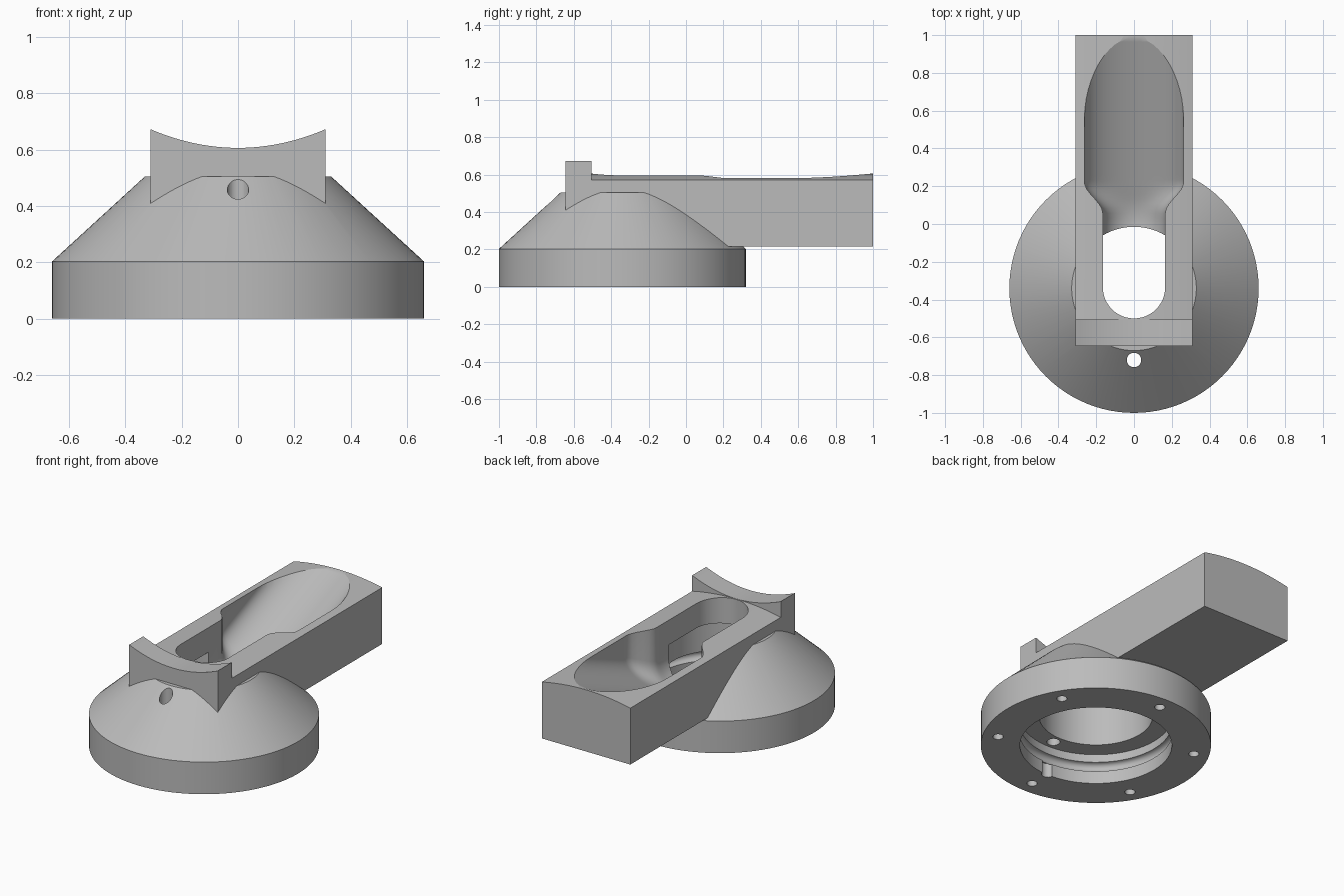
import bpy, bmesh, math
from mathutils import Vector

if "Cube" in bpy.data.objects:
    bpy.data.objects.remove(bpy.data.objects["Cube"], do_unlink=True)

CY = -0.34          # centre of the round base along y
HALF = 0.31         # half width of the arm
SLOT = 0.165        # half width of the slot

grey = bpy.data.materials.new("plain_grey")
grey.use_nodes = True
grey.diffuse_color = (0.5, 0.5, 0.5, 1)
grey.node_tree.nodes["Principled BSDF"].inputs["Base Color"].default_value = (0.5, 0.5, 0.5, 1)


def loft(name, rings, loop=False):
    """Skin a list of equal closed rings, capping the ends unless looped."""
    bm = bmesh.new()
    rows = [[bm.verts.new(p) for p in ring] for ring in rings]
    n = len(rows[0])
    pairs = list(zip(rows, rows[1:])) + ([(rows[-1], rows[0])] if loop else [])
    for a, b in pairs:
        for i in range(n):
            j = (i + 1) % n
            bm.faces.new((a[i], a[j], b[j], b[i]))
    if not loop:
        bm.faces.new(rows[0])
        bm.faces.new(rows[-1])
    bmesh.ops.recalc_face_normals(bm, faces=bm.faces)
    mesh = bpy.data.meshes.new(name)
    bm.to_mesh(mesh)
    bm.free()
    mesh.materials.append(grey)
    ob = bpy.data.objects.new(name, mesh)
    bpy.context.collection.objects.link(ob)
    return ob


def lathe(name, profile, x=0, y=CY, seg=96):
    """Solid of revolution from (radius, z) pairs."""
    turn = [2 * math.pi * i / seg for i in range(seg)]
    return loft(name, [[(x + r * math.cos(t), y + r * math.sin(t), z) for t in turn]
                       for r, z in profile])


def prism(name, outline, y0, y1):
    """Extrude an (x, z) outline along y."""
    return loft(name, [[(x, y, z) for x, z in outline] for y in (y0, y1)])


def arched(bottom, middle, edge, steps=24):
    """Block outline whose top is a shallow arch or hollow."""
    xs = [HALF - 2 * HALF * i / steps for i in range(steps + 1)]
    return [(-HALF, bottom), (HALF, bottom)] + \
           [(x, middle + (edge - middle) * (x / HALF) ** 2) for x in xs]


def combine(target, tool, operation):
    mod = target.modifiers.new(tool.name, "BOOLEAN")
    mod.object, mod.operation, mod.solver = tool, operation, "EXACT"
    bpy.context.view_layer.objects.active = target
    bpy.ops.object.modifier_apply(modifier=mod.name)
    bpy.data.objects.remove(tool, do_unlink=True)


def smooth(t):
    t = max(0, min(1, t))
    return t * t * (3 - 2 * t)


# Round base with a conical shoulder, arm and raised saddle
body = lathe("mount_body", [(0.66, 0), (0.66, 0.203), (0.33, 0.505)])
combine(body, prism("arm", arched(0.215, 0.605, 0.572), -0.6, 1.0), "UNION")
combine(body, prism("saddle", arched(0.3, 0.606, 0.672), -0.645, -0.505), "UNION")

# Stepped cavity with a round groove, open underneath
groove = [(0.436 + 0.03 * math.sin(a * math.pi / 8), 0.11 - 0.03 * math.cos(a * math.pi / 8))
          for a in range(9)]
cavity = [(0.436, -0.1)] + groove + [(0.436, 0.19), (0.325, 0.191), (0.325, 0.44)]
combine(body, lathe("cavity", cavity), "DIFFERENCE")

# Slot with a round front end, cut through the top
arc = [math.pi * i / 24 for i in range(25)]
slot = [(SLOT * math.cos(a), -0.335 - SLOT * math.sin(a)) for a in arc]
slot += [(-SLOT, -0.06), (SLOT, -0.06)]
combine(body, loft("slot", [[(x, y, z) for x, y in slot] for z in (0.3, 0.9)]), "DIFFERENCE")


# Ramped scoop that widens behind the slot and runs out at the arm's end
def scoop_ring(y):
    w = SLOT + (0.262 - SLOT) * smooth((y - 0.06) / 0.16)
    floor = 0.225 + 0.41 * (y - 0.06) if y > 0.14 else 0.225 + 0.205 * max(0, y + 0.02) ** 2 / 0.16
    depth = 0.15
    ring = [(w * math.cos(a), y, floor + depth * (1 - math.sin(a))) for a in arc]
    return ring + [(-w, y, 1.1), (w, y, 1.1)]


steps = 44
combine(body, loft("scoop", [scoop_ring(-0.12 + 1.11 * i / steps) for i in range(steps + 1)]),
        "DIFFERENCE")

# Cable hole through the shoulder and key notch in the rim
combine(body, lathe("cable_hole", [(0.038, 0.1), (0.038, 0.7)], 0, -0.72, 32), "DIFFERENCE")
combine(body, lathe("key_notch", [(0.036, -0.1), (0.036, 0.09)], 0, CY - 0.43, 24), "DIFFERENCE")

# Ring of screw holes underneath
for i in range(6):
    a = math.pi / 2 + i * math.pi / 3
    hole = lathe("screw_hole", [(0.03, -0.1), (0.03, 0.14)],
                 0.57 * math.cos(a), CY + 0.57 * math.sin(a), 24)
    combine(body, hole, "DIFFERENCE")

bpy.ops.object.select_all(action="DESELECT")
body.select_set(True)
bpy.context.view_layer.objects.active = body
bpy.ops.object.shade_smooth_by_angle(angle=math.radians(25))
